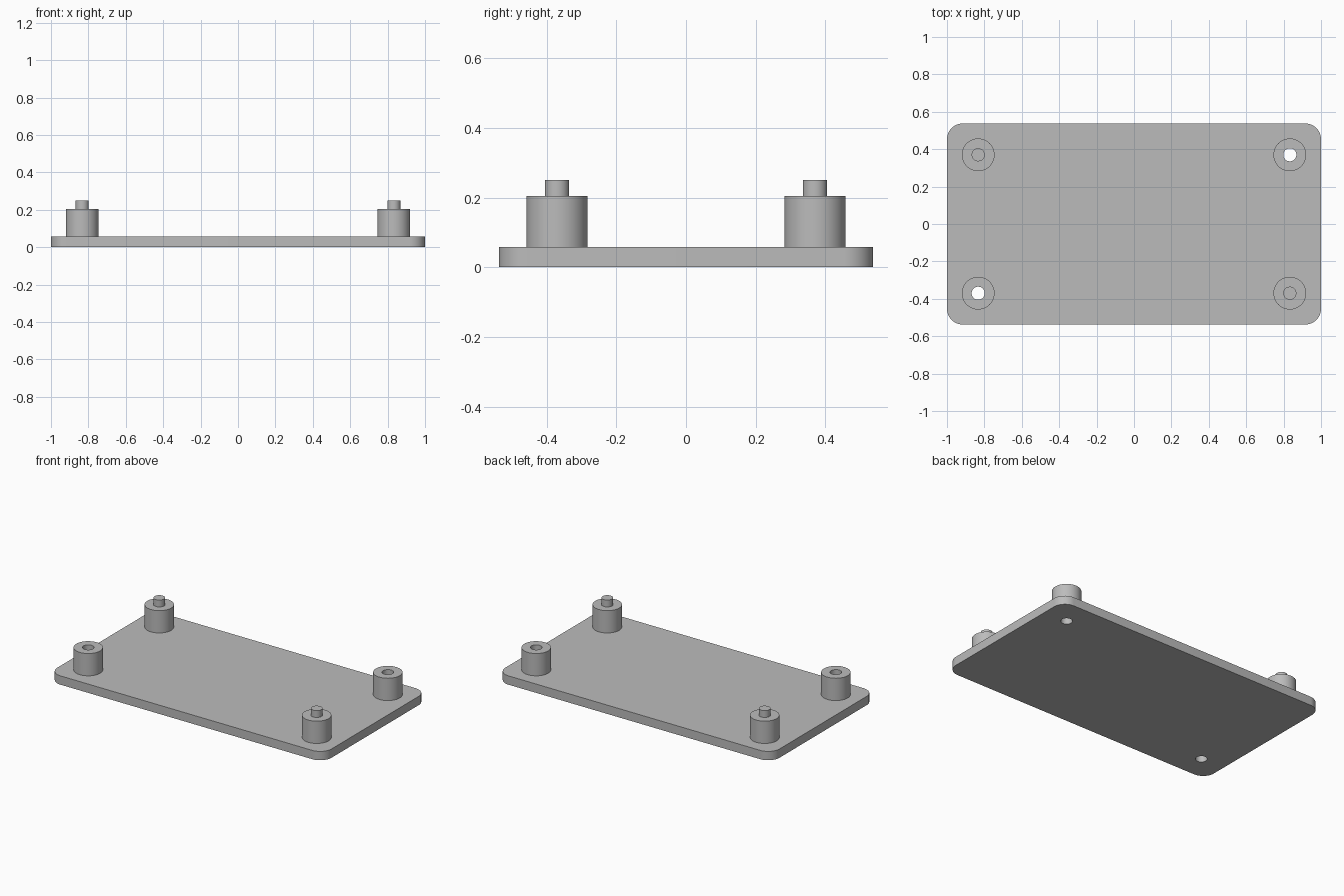
import bpy, bmesh
from math import pi, cos, sin, radians

cube = bpy.data.objects.get("Cube")
if cube:
    bpy.data.objects.remove(cube, do_unlink=True)

HALF_X, HALF_Y, CORNER = 1.0, 0.537, 0.083
PLATE_TOP, BOSS_TOP, PEG_TOP = 0.058, 0.205, 0.25
BOSS_R, BORE_R = 0.0875, 0.035
POST_X, POST_Y = 0.833, 0.37
SEGMENTS = 48

grey = bpy.data.materials.new("plain grey")
grey.use_nodes = True
colour = (0.5, 0.5, 0.5, 1)
grey.diffuse_color = colour
grey.node_tree.nodes["Principled BSDF"].inputs["Base Color"].default_value = colour


def add_object(name, bm, location=(0, 0, 0)):
    bmesh.ops.recalc_face_normals(bm, faces=bm.faces)
    mesh = bpy.data.meshes.new(name)
    bm.to_mesh(mesh)
    bm.free()
    mesh.materials.append(grey)
    obj = bpy.data.objects.new(name, mesh)
    obj.location = location
    bpy.context.collection.objects.link(obj)
    return obj


def smooth(obj):
    bpy.ops.object.select_all(action="DESELECT")
    obj.select_set(True)
    bpy.context.view_layer.objects.active = obj
    bpy.ops.object.shade_smooth_by_angle(angle=radians(30))


def lathe(name, profile, location):
    """Spin a (radius, height) profile around the vertical axis."""
    bm = bmesh.new()
    verts = [bm.verts.new((r, 0, z)) for r, z in profile]
    edges = [bm.edges.new(pair) for pair in zip(verts, verts[1:])]
    bmesh.ops.spin(bm, geom=verts + edges, cent=(0, 0, 0), axis=(0, 0, 1),
                   angle=2 * pi, steps=SEGMENTS, use_duplicate=False)
    bmesh.ops.remove_doubles(bm, verts=bm.verts, dist=1e-5)
    return add_object(name, bm, location)


# Rounded base plate with two through holes on one diagonal
bm = bmesh.new()
outline = []
for i, (sx, sy) in enumerate([(1, 1), (-1, 1), (-1, -1), (1, -1)]):
    for k in range(13):
        a = (i + k / 12) * pi / 2
        outline.append(bm.verts.new((sx * (HALF_X - CORNER) + CORNER * cos(a),
                                     sy * (HALF_Y - CORNER) + CORNER * sin(a), 0)))
loops = [outline]
for s in (1, -1):
    loops.append([bm.verts.new((s * POST_X + BORE_R * cos(2 * pi * k / SEGMENTS),
                                s * POST_Y + BORE_R * sin(2 * pi * k / SEGMENTS), 0))
                  for k in range(SEGMENTS)])
edges = [bm.edges.new((loop[k - 1], loop[k])) for loop in loops for k in range(len(loop))]
bmesh.ops.triangle_fill(bm, edges=edges, use_beauty=True, normal=(0, 0, 1))
top = bmesh.ops.extrude_face_region(bm, geom=bm.faces[:], use_keep_orig=True)
bmesh.ops.translate(bm, vec=(0, 0, PLATE_TOP),
                    verts=[g for g in top["geom"] if isinstance(g, bmesh.types.BMVert)])
smooth(add_object("base_plate", bm))

# Standoffs: bored on one diagonal, pegged on the other
bored = [(BOSS_R, PLATE_TOP), (BOSS_R, BOSS_TOP), (BORE_R, BOSS_TOP), (BORE_R, PLATE_TOP)]
pegged = [(BOSS_R, PLATE_TOP), (BOSS_R, BOSS_TOP), (BORE_R, BOSS_TOP),
          (BORE_R, PEG_TOP), (0, PEG_TOP)]
for sx, side in ((1, "left"), (-1, "right")):
    for sy, end in ((1, "back"), (-1, "front")):
        kind, profile = ("bored", bored) if sx == sy else ("pegged", pegged)
        smooth(lathe(f"{kind}_standoff_{end}_{side}", profile, (sx * POST_X, sy * POST_Y, 0)))
